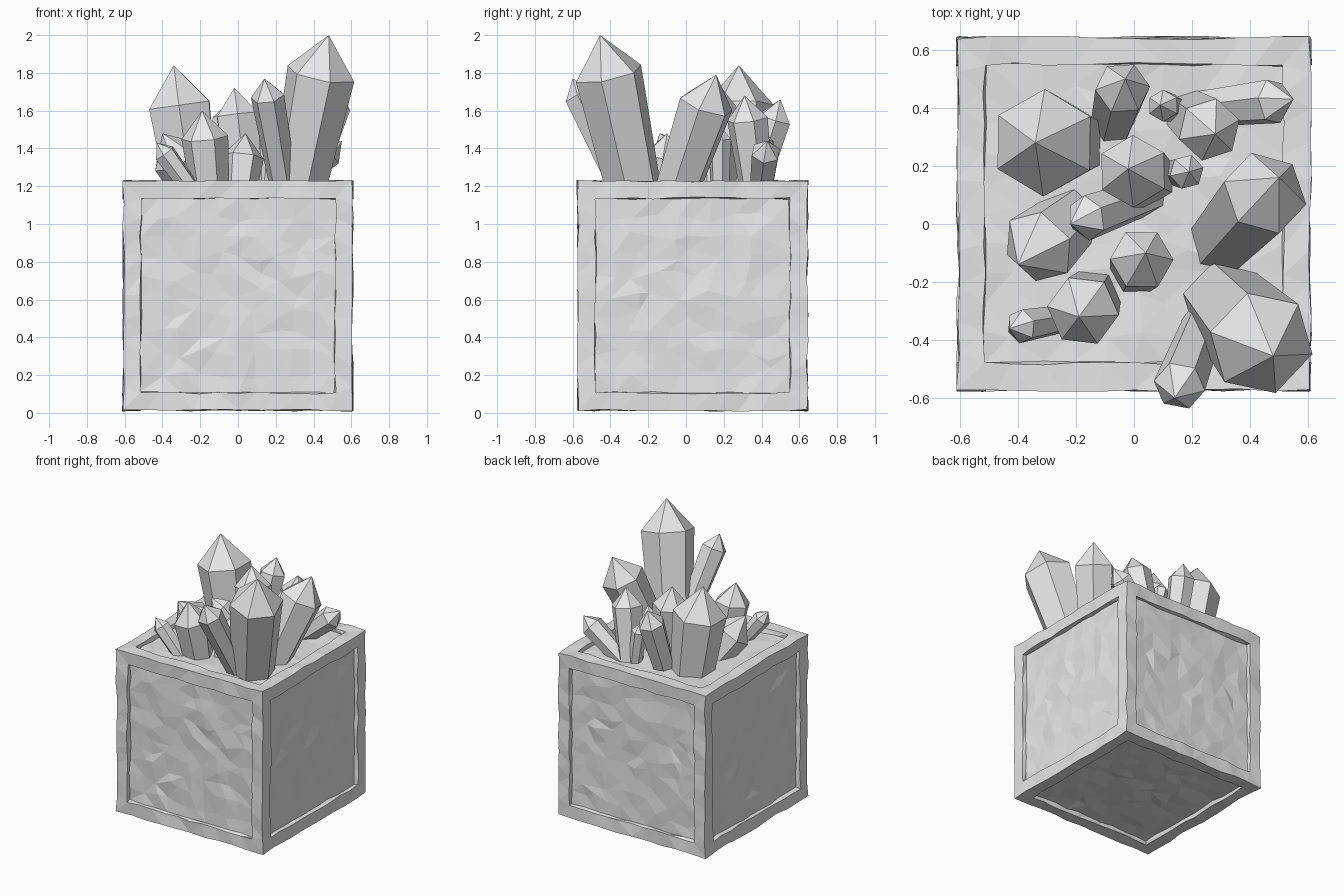
import bpy, bmesh, math, random
from mathutils import Vector

random.seed(7)
if "Cube" in bpy.data.objects:
    bpy.data.objects.remove(bpy.data.objects["Cube"], do_unlink=True)

# Single stone colour
stone = bpy.data.materials.new("pale_grey_stone")
stone.use_nodes = True
colour = (0.8, 0.8, 0.8, 1)
stone.diffuse_color = colour
stone.node_tree.nodes["Principled BSDF"].inputs["Base Color"].default_value = colour


def finish(bm, name):
    bmesh.ops.recalc_face_normals(bm, faces=bm.faces)
    mesh = bpy.data.meshes.new(name)
    bm.to_mesh(mesh)
    bm.free()
    mesh.materials.append(stone)
    obj = bpy.data.objects.new(name, mesh)
    bpy.context.collection.objects.link(obj)
    return obj


def jitter(amount):
    return Vector([random.uniform(-amount, amount) for _ in range(3)])


def rough_block():
    # Cube with a framed recess on every side
    size, border, depth = 1.215, 0.13, 0.03
    bm = bmesh.new()
    bmesh.ops.create_cube(bm, size=size)
    sides = bm.faces[:]
    bmesh.ops.inset_individual(bm, faces=sides, thickness=border)
    bmesh.ops.inset_individual(bm, faces=sides, thickness=0.003, depth=-depth)

    # Split the long edges, then chip the surface
    long_edges = [e for e in bm.edges if e.calc_length() > 0.5]
    bmesh.ops.subdivide_edges(bm, edges=long_edges, cuts=9, use_grid_fill=True)
    bm.normal_update()
    moves = {}
    for v in bm.verts:
        normal = v.link_faces[0].normal
        if all(f.normal.dot(normal) > 0.99 for f in v.link_faces):
            slide = jitter(0.035)
            slide -= normal * slide.dot(normal)
            moves[v] = slide + normal * random.uniform(-0.008, 0.008)
        else:
            moves[v] = jitter(0.006)
    for v, move in moves.items():
        v.co += move
    bmesh.ops.triangulate(bm, faces=bm.faces, quad_method="BEAUTY")
    obj = finish(bm, "stone_block")
    obj.location = (0, 0.035, 0.621)


def crystal(name, base, tip, radius):
    # Six-sided shaft that widens upward and ends in a point
    base, tip = Vector(base + (1.2,)), Vector(tip)
    axis = (tip - base).normalized()
    base -= axis * 0.06
    shoulder = tip - axis * radius * 1.15
    turn = axis.to_track_quat("Z", "Y")
    phase = random.uniform(0, math.pi / 3)
    bm = bmesh.new()

    def ring(centre, r):
        angles = [phase + i * math.pi / 3 for i in range(6)]
        return [bm.verts.new(centre + turn @ Vector((r * math.cos(a), r * math.sin(a), 0)))
                for a in angles]

    low, high = ring(base, radius * 0.8), ring(shoulder, radius)
    point = bm.verts.new(tip)
    bm.faces.new(low)
    for i in range(6):
        j = (i + 1) % 6
        bm.faces.new((low[i], low[j], high[j], high[i]))
        bm.faces.new((high[i], high[j], point))
    finish(bm, name)


rough_block()

# Crystal cluster: base x/y, tip position, shoulder radius
cluster = {
    "crystal_back_right_large": ((-0.25, 0.28), (-0.34, 0.28, 1.84), 0.185),
    "crystal_front_left_tallest": ((0.32, -0.28), (0.48, -0.455, 2.0), 0.185),
    "crystal_left_leaning": ((0.32, -0.04), (0.5, 0.16, 1.79), 0.15),
    "crystal_right_leaning": ((-0.24, 0.0), (-0.4, -0.14, 1.48), 0.135),
    "crystal_front_right": ((-0.15, -0.26), (-0.19, -0.32, 1.6), 0.125),
    "crystal_front_right_small": ((-0.26, -0.33), (-0.43, -0.36, 1.43), 0.06),
    "crystal_middle_slanted": ((0.03, 0.09), (-0.22, 0.0, 1.5), 0.08),
    "crystal_middle_tall": ((0.04, 0.16), (-0.02, 0.19, 1.72), 0.125),
    "crystal_back": ((-0.07, 0.36), (-0.03, 0.5, 1.66), 0.095),
    "crystal_front_slanted": ((0.24, -0.34), (0.14, -0.6, 1.77), 0.09),
    "crystal_back_left": ((0.2, 0.37), (0.28, 0.31, 1.68), 0.11),
    "crystal_back_left_slanted": ((0.27, 0.4), (0.55, 0.43, 1.44), 0.08),
    "crystal_back_small": ((0.14, 0.4), (0.09, 0.41, 1.5), 0.055),
    "crystal_middle_small": ((0.15, 0.18), (0.19, 0.18, 1.52), 0.06),
    "crystal_front_middle": ((0.01, -0.15), (0.04, -0.1, 1.48), 0.11),
}
for name, (base, tip, radius) in cluster.items():
    crystal(name, base, tip, radius)
